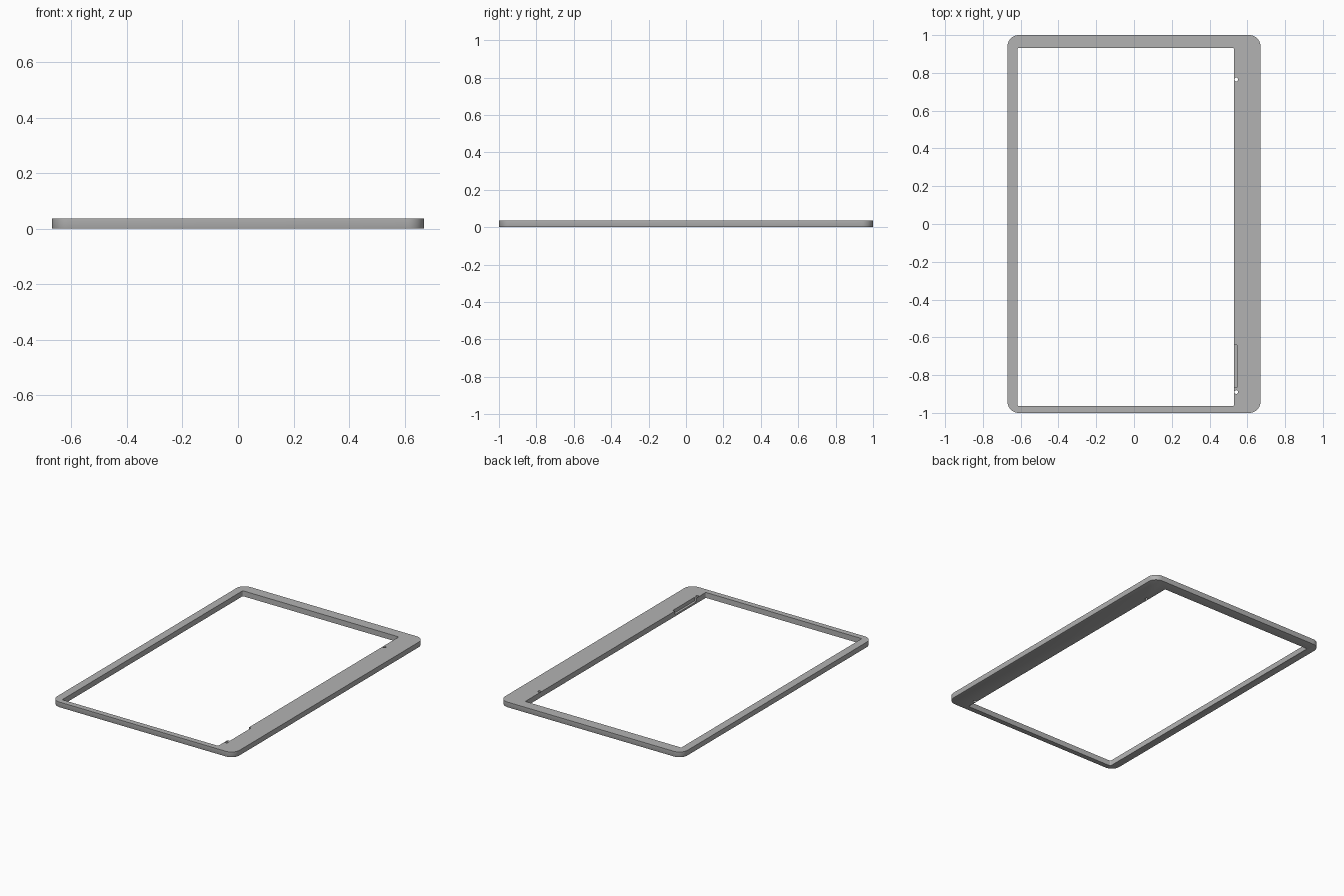
import bpy, bmesh, math

cube = bpy.data.objects.get("Cube")
if cube:
    bpy.data.objects.remove(cube, do_unlink=True)

grey = bpy.data.materials.new("plain grey")
grey.use_nodes = True
colour = (0.45, 0.45, 0.45, 1)
grey.diffuse_color = colour
grey.node_tree.nodes["Principled BSDF"].inputs["Base Color"].default_value = colour


def finish(name, bm):
    mesh = bpy.data.meshes.new(name)
    bmesh.ops.recalc_face_normals(bm, faces=bm.faces)
    bm.to_mesh(mesh)
    bm.free()
    mesh.materials.append(grey)
    obj = bpy.data.objects.new(name, mesh)
    bpy.context.collection.objects.link(obj)
    return obj


def slab(name, x, y, z, radius=0, segments=8, base_bevel=0):
    """Box between limits, with rounded upright corners and an eased base."""
    bm = bmesh.new()
    bmesh.ops.create_cube(bm, size=1)
    for v in bm.verts:
        for axis, (low, high) in enumerate((x, y, z)):
            v.co[axis] = high if v.co[axis] > 0 else low
    if radius:
        upright = [e for e in bm.edges if abs(e.verts[0].co.z - e.verts[1].co.z) > 1e-4]
        bmesh.ops.bevel(bm, geom=upright, offset=radius, segments=segments,
                        profile=0.5, affect='EDGES')
    if base_bevel:
        base = [e for e in bm.edges if all(v.co.z < z[0] + 1e-5 for v in e.verts)]
        bmesh.ops.bevel(bm, geom=base, offset=base_bevel, segments=2,
                        profile=0.5, affect='EDGES')
    return finish(name, bm)


def peg(name, x, y, radius):
    bm = bmesh.new()
    bmesh.ops.create_cone(bm, cap_ends=True, segments=24, radius1=radius,
                          radius2=radius, depth=0.2)
    bmesh.ops.translate(bm, verts=bm.verts, vec=(x, y, 0))
    return finish(name, bm)


# Rounded outer frame
frame = slab("bezel_frame", (-0.67, 0.67), (-1, 1), (0, 0.036), 0.06, 10, 0.004)

# Window, shallow side notch and two pin holes
cutters = [
    slab("window_cutter", (-0.617, 0.529), (-0.963, 0.931), (-0.1, 0.1), 0.006, 4),
    slab("notch_cutter", (0.5, 0.545), (-0.865, -0.64), (0.012, 0.1)),
    peg("back_pin_cutter", 0.541, 0.765, 0.01),
    peg("front_pin_cutter", 0.541, -0.89, 0.01),
]

bpy.context.view_layer.objects.active = frame
for cutter in cutters:
    cutter.hide_render = True
    cut = frame.modifiers.new(cutter.name, 'BOOLEAN')
    cut.operation = 'DIFFERENCE'
    cut.solver = 'EXACT'
    cut.object = cutter
    bpy.ops.object.modifier_apply(modifier=cut.name)
    bpy.data.objects.remove(cutter, do_unlink=True)

bpy.ops.object.select_all(action='DESELECT')
frame.select_set(True)
bpy.ops.object.shade_smooth_by_angle(angle=math.radians(30))
